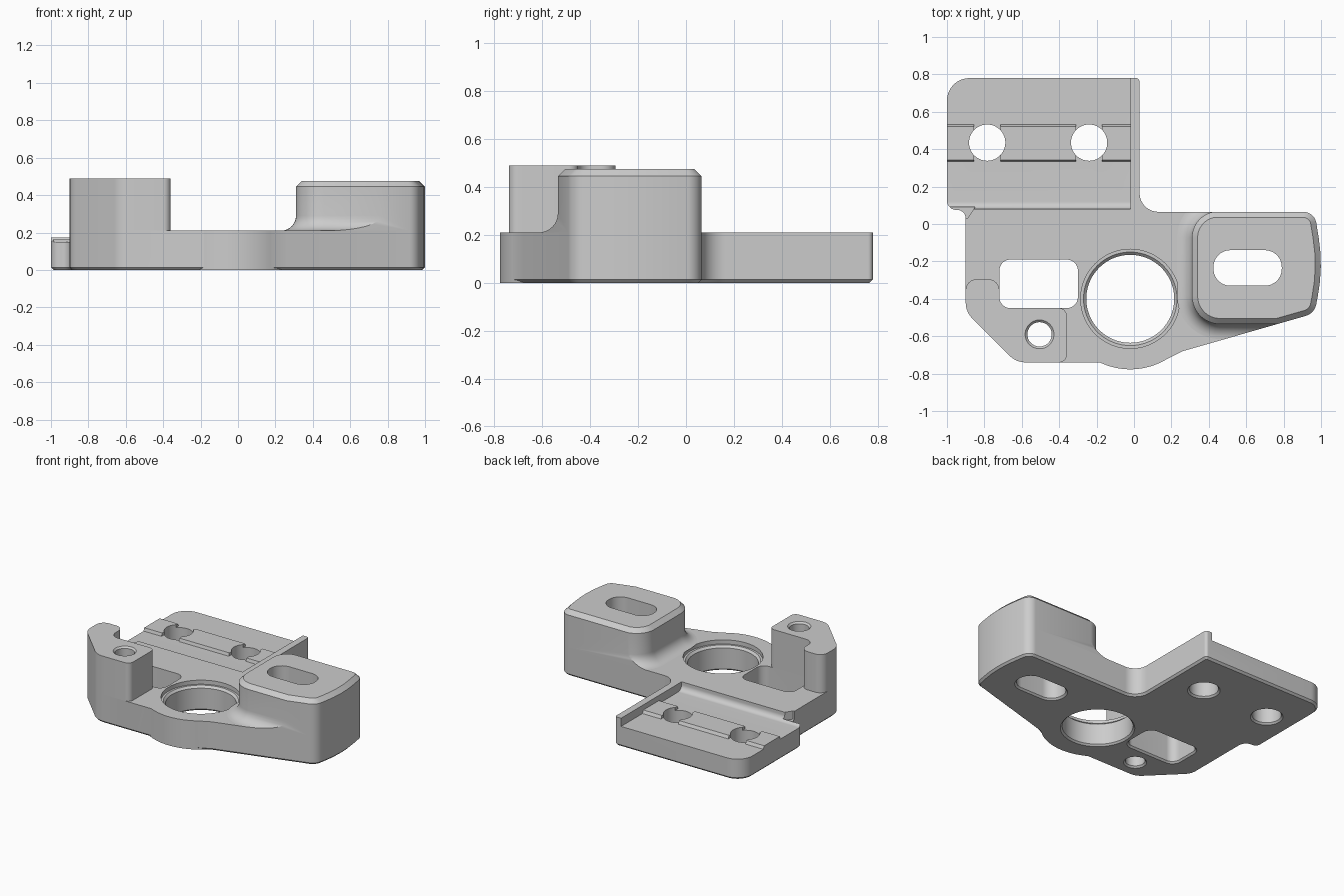
import bpy
import bmesh
from math import pi, cos, sin, tan
from mathutils import Vector

cube = bpy.data.objects.get("Cube")
if cube:
    bpy.data.objects.remove(cube, do_unlink=True)

COLOUR = (0.604, 0.604, 0.604, 1)
grey = bpy.data.materials.new("light_grey_metal")
grey.use_nodes = True
grey.diffuse_color = COLOUR
grey.node_tree.nodes["Principled BSDF"].inputs["Base Color"].default_value = COLOUR


def rounded(corners):
    """Outline through (x, y, radius) corners, each rounded by an arc."""
    pts = []
    for i, (x, y, r) in enumerate(corners):
        p = Vector((x, y))
        before = (Vector(corners[i - 1][:2]) - p).normalized()
        after = (Vector(corners[(i + 1) % len(corners)][:2]) - p).normalized()
        if r == 0:
            pts.append(p)
            continue
        half = before.angle(after) / 2
        start = p + before * (r / tan(half))
        centre = p + (before + after).normalized() * (r / sin(half))
        sweep = pi - 2 * half
        if before.x * after.y - before.y * after.x > 0:
            sweep = -sweep
        n = max(4, int(abs(sweep) / 0.14))
        for k in range(n + 1):
            a = sweep * k / n
            d = start - centre
            pts.append(centre + Vector((d.x * cos(a) - d.y * sin(a),
                                        d.x * sin(a) + d.y * cos(a))))
    return pts


def circle(x, y, r, n=64):
    return [Vector((x + r * cos(2 * pi * k / n), y + r * sin(2 * pi * k / n)))
            for k in range(n)]


def box(x0, x1, y0, y1, r):
    return rounded([(x0, y0, r), (x1, y0, r), (x1, y1, r), (x0, y1, r)])


def offset(pts, d):
    """Move an anticlockwise outline outwards by d."""
    out = []
    for i, p in enumerate(pts):
        e1 = (p - pts[i - 1]).normalized()
        e2 = (pts[(i + 1) % len(pts)] - p).normalized()
        n1, n2 = Vector((e1.y, -e1.x)), Vector((e2.y, -e2.x))
        out.append(p + (n1 + n2) * (d / (1 + n1.dot(n2))))
    return out


def prism(name, pts, levels, along_x=False):
    """Loft an outline through (height, outward offset) levels."""
    bm = bmesh.new()
    loops = []
    for h, d in levels:
        loops.append([bm.verts.new((h, p.x, p.y) if along_x else (p.x, p.y, h))
                      for p in offset(pts, d)])
    n = len(pts)
    for low, high in zip(loops, loops[1:]):
        for i in range(n):
            j = (i + 1) % n
            bm.faces.new((low[i], low[j], high[j], high[i]))
    bm.faces.new(loops[0][::-1])
    bm.faces.new(loops[-1])
    mesh = bpy.data.meshes.new(name)
    bm.to_mesh(mesh)
    bm.free()
    ob = bpy.data.objects.new(name, mesh)
    bpy.context.collection.objects.link(ob)
    mesh.materials.append(grey)
    return ob


def combine(ob, tool, operation="DIFFERENCE"):
    mod = ob.modifiers.new("cut", "BOOLEAN")
    mod.operation, mod.solver, mod.object = operation, "EXACT", tool
    bpy.context.view_layer.objects.active = ob
    bpy.ops.object.modifier_apply(modifier=mod.name)
    bpy.data.objects.remove(tool, do_unlink=True)


def cut(ob, pts, levels, along_x=False):
    combine(ob, prism("cutter", pts, levels, along_x))


TOP, FLOOR, BLOCK_TOP, BOSS_TOP = 0.21, 0.15, 0.475, 0.49
THROUGH = [(-0.01, 0.022), (0.012, 0), (0.6, 0)]
right_end = [(0.965, -0.478, 0.08), (1.013, -0.23, 0.9), (0.965, 0.065, 0.07)]
corner_diagonal = [(-0.9, -0.47, 0.12), (-0.63, -0.74, 0.12)]

# Base plate with a chamfered lower edge and a round bulge at the front
plate = prism("base_plate", rounded(
    [(-0.18, -0.74, 0), (0.15, -0.735, 0), (0.26, -0.68, 0)] + right_end
    + [(0.03, 0.065, 0.1), (0.03, 0.78, 0.02), (-1, 0.78, 0.12),
       (-1, 0.075, 0.05), (-0.9, 0.075, 0.045)] + corner_diagonal),
    [(0, -0.014), (0.014, 0), (TOP, 0)])
bore_x, bore_y = -0.02, -0.4
combine(plate, prism("bulge", circle(bore_x, bore_y, 0.377, 128),
                     [(0, 0), (TOP, 0)]), "UNION")

# Lowered rear floor, leaving a thin wall on its left side
cut(plate, rounded([(0.08, FLOOR, 0.04), (0.9, FLOOR, 0), (0.9, 0.4, 0), (0.08, 0.4, 0)]),
    [(-1.1, 0), (-0.02, 0)], along_x=True)
cut(plate, rounded([(-1.1, 0.03, 0), (-0.89, 0.03, 0), (-0.85, 0.09, 0), (-1.1, 0.09, 0)]),
    [(FLOOR, 0), (0.4, 0)])

# Stepped bore, pocket, slot and holes through the plate
cut(plate, circle(bore_x, bore_y, 0.235, 96),
    [(-0.01, 0.022), (0.012, 0), (0.165, 0), (0.18, 0.015), (0.18, 0.03), (0.3, 0.03)])
cut(plate, box(-0.72, -0.3, -0.45, -0.19, 0.06), THROUGH)
slot = box(0.425, 0.79, -0.33, -0.14, 0.09)
cut(plate, slot, THROUGH)
boss_hole = circle(-0.505, -0.59, 0.065)
cut(plate, boss_hole, THROUGH)
hole_xs, hole_y = (-0.785, -0.24), 0.435
for x in hole_xs:
    cut(plate, circle(x, hole_y, 0.097), THROUGH)

# Low ridge in three pieces, interrupted at the rear holes
ridge_profile = rounded([(0.332, FLOOR - 0.01, 0), (0.538, FLOOR - 0.01, 0),
                         (0.522, 0.172, 0), (0.342, 0.172, 0)])
parts = [plate]
for i, (x0, x1) in enumerate([(-1, -0.855), (-0.715, -0.31), (-0.17, -0.015)]):
    ridge = prism("ridge_%d" % (i + 1), ridge_profile, [(x0, 0), (x1, 0)], along_x=True)
    for x in hole_xs:
        cut(ridge, circle(x, hole_y, 0.097), THROUGH)
    parts.append(ridge)

# Raised slotted block with a flared foot, trimmed to the end of the plate
flare = 0.08
foot = [(TOP + flare * (1 - cos(a)), flare * (1 - sin(a)))
        for a in [pi / 2 * k / 8 for k in range(9)]]
block = prism("slotted_block", rounded(
    [(0.31, -0.535, 0.15), (1.3, -0.535, 0), (1.3, 0.067, 0), (0.31, 0.067, 0.14)]),
    foot + [(BLOCK_TOP - 0.03, 0), (BLOCK_TOP, -0.03)])
trim = prism("trim", rounded([(0, -0.754, 0)] + right_end + [(0, 0.065, 0)]),
             [(TOP - 0.05, 0), (BLOCK_TOP - 0.03, 0), (BLOCK_TOP + 0.02, -0.05)])
combine(block, trim, "INTERSECT")
cut(block, slot, THROUGH)
parts.append(block)

# Hooked boss around the pocket, with a countersunk hole
boss = prism("hooked_boss", rounded(
    [(-0.36, -0.45, 0.04), (-0.72, -0.45, 0.06), (-0.72, -0.295, 0.06),
     (-0.9, -0.295, 0.06)] + corner_diagonal + [(-0.36, -0.74, 0.04)]),
    [(TOP, 0), (BOSS_TOP, 0)])
cut(boss, boss_hole, [(0.1, 0), (BOSS_TOP - 0.012, 0), (BOSS_TOP + 0.01, 0.022)])
parts.append(boss)

# Smooth curved walls, keep edges sharp
bpy.ops.object.select_all(action="DESELECT")
for ob in parts:
    ob.select_set(True)
bpy.context.view_layer.objects.active = plate
bpy.ops.object.shade_smooth_by_angle(angle=pi / 6)
